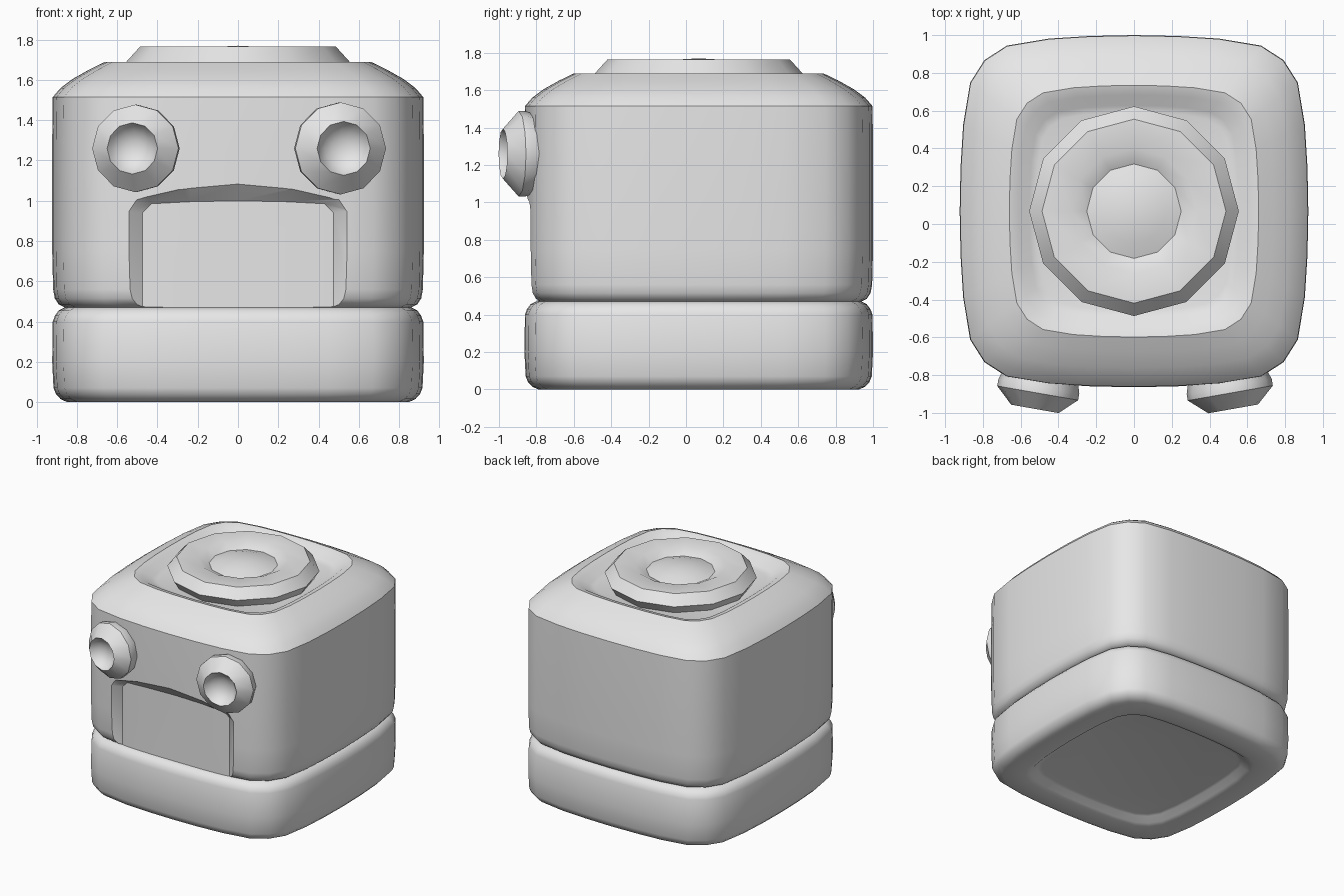
import bpy
import bmesh
import math
from mathutils import Matrix, Vector

cube = bpy.data.objects.get("Cube")
if cube:
    bpy.data.objects.remove(cube, do_unlink=True)

grey = bpy.data.materials.new("plain_grey")
grey.use_nodes = True
GREY = (0.8, 0.8, 0.8, 1)
grey.diffuse_color = GREY
grey.node_tree.nodes["Principled BSDF"].inputs["Base Color"].default_value = GREY

HALF_X, HALF_Y, MID_Y = 0.923, 0.932, 0.068

# Rounded-square outline, built from one octant
octant = [(1, 0), (0.995, 0.25), (0.98, 0.49), (0.94, 0.73), (0.858, 0.858)]
quadrant = octant + [(y, x) for x, y in reversed(octant[1:-1])]
outline = []
for turn in range(4):
    spin = Matrix.Rotation(turn * math.pi / 2, 2)
    outline += [spin @ Vector(p) for p in quadrant]


def make_object(name, bm):
    bmesh.ops.remove_doubles(bm, verts=bm.verts, dist=1e-5)
    bmesh.ops.recalc_face_normals(bm, faces=bm.faces)
    mesh = bpy.data.meshes.new(name)
    bm.to_mesh(mesh)
    bm.free()
    mesh.materials.append(grey)
    obj = bpy.data.objects.new(name, mesh)
    bpy.context.collection.objects.link(obj)
    return obj


def activate(obj):
    bpy.ops.object.select_all(action='DESELECT')
    obj.select_set(True)
    bpy.context.view_layer.objects.active = obj


def smooth(obj, angle=35):
    activate(obj)
    bpy.ops.object.shade_smooth_by_angle(angle=math.radians(angle))


def loft(name, rings):
    """Skin a stack of equal-length rings and cap both ends."""
    bm = bmesh.new()
    loops = [[bm.verts.new(p) for p in ring] for ring in rings]
    n = len(loops[0])
    for a, b in zip(loops, loops[1:]):
        for i in range(n):
            j = (i + 1) % n
            bm.faces.new((a[i], a[j], b[j], b[i]))
    bm.faces.new(loops[0])
    bm.faces.new(loops[-1])
    return make_object(name, bm)


def rounded_box(name, profile):
    return loft(name, [[(p.x * s * HALF_X, MID_Y + p.y * s * HALF_Y, z)
                        for p in outline] for s, z in profile])


def lathe(name, profile, sides, place):
    steps = [math.tau * i / sides for i in range(sides)]
    obj = loft(name, [[(r * math.cos(t), r * math.sin(t), h) for t in steps]
                      for r, h in profile])
    obj.data.transform(place)
    return obj


# Base with a recessed underside
base = rounded_box("base", [
    (0.66, 0.05), (0.69, 0.045), (0.73, 0.01), (0.77, 0), (0.92, 0), (0.955, 0.015),
    (0.98, 0.04), (0.993, 0.07), (1, 0.2), (0.997, 0.4), (0.985, 0.43),
    (0.965, 0.455), (0.935, 0.469), (0.88, 0.473)])
smooth(base)

# Upper body with a sunken top
body = rounded_box("upper_body", [
    (0.88, 0.467), (0.935, 0.471), (0.965, 0.485), (0.986, 0.515), (0.995, 0.56),
    (1, 0.75), (1, 1.3), (0.997, 1.515), (0.955, 1.56), (0.89, 1.605),
    (0.80, 1.652), (0.715, 1.69), (0.66, 1.675), (0.60, 1.635), (0.56, 1.625)])

# Arched mouth recess with sloped edges, cut out of the front
half_outer = [(0.56, 0.95), (0.52, 1.01), (0.28, 1.065), (0, 1.085)]
half_inner = [(0.475, 0.94), (0.43, 0.985), (0.24, 0.995), (0, 1.0)]


def front_y(x):
    return MID_Y - HALF_Y * (1 - (abs(x) / HALF_X) ** 4.5) ** (1 / 4.5)


def arch(half, depth, push=0):
    points = half + [(-x, z) for x, z in reversed(half[:-1])]
    top = [(x, front_y(x) + depth + push, z) for x, z in points]
    return top, [(x, y, 0.3) for x, y, z in top]


bm = bmesh.new()
layers = []
for half, depth in ((half_outer, -0.2), (half_outer, -0.002), (half_inner, 0.07)):
    top, bottom = arch(half, depth)
    layers.append([[bm.verts.new(p) for p in row] for row in (top, bottom)])
columns = len(layers[0][0])
for (ta, ba), (tb, bb) in zip(layers, layers[1:]):
    for i in range(columns - 1):
        bm.faces.new((ta[i], ta[i + 1], tb[i + 1], tb[i]))
        bm.faces.new((ba[i], ba[i + 1], bb[i + 1], bb[i]))
    for i in (0, columns - 1):
        bm.faces.new((ta[i], tb[i], bb[i], ba[i]))
for top, bottom in (layers[0], layers[-1]):
    for i in range(columns - 1):
        bm.faces.new((top[i], top[i + 1], bottom[i + 1], bottom[i]))
cutter = make_object("mouth_cutter", bm)
cutter.hide_render = True

cut = body.modifiers.new("mouth", 'BOOLEAN')
cut.operation = 'DIFFERENCE'
cut.solver = 'EXACT'
cut.object = cutter
activate(body)
bpy.ops.object.modifier_apply(modifier=cut.name)
bpy.data.objects.remove(cutter, do_unlink=True)
smooth(body)

# Twelve-sided lid with a dished, domed centre
lid = lathe("lid", [
    (0.50, 1.60), (0.53, 1.65), (0.555, 1.69), (0.487, 1.765), (0.33, 1.765),
    (0.25, 1.725), (0.17, 1.75), (0.08, 1.766), (0, 1.77)],
    12, Matrix.Translation((0, MID_Y, 0)))
smooth(lid)

# Flared eyes with hollow centres, turned slightly outwards
eye_profile = [(0.19, -0.15), (0.205, -0.09), (0.222, -0.035), (0.222, 0), (0.13, 0.085),
               (0.115, 0.06), (0.085, 0.03), (0.045, 0.012), (0, 0.006)]
for name, side, size in (("right_eye", -1, 0.98), ("left_eye", 1, 1.03)):
    place = (Matrix.Translation((side * 0.51, -0.895, 1.26))
             @ Matrix.Rotation(side * math.radians(10), 4, 'Z')
             @ Matrix.Rotation(math.pi / 2, 4, 'X')
             @ Matrix.Diagonal((size, size, 1, 1)))
    smooth(lathe(name, eye_profile, 12, place))
